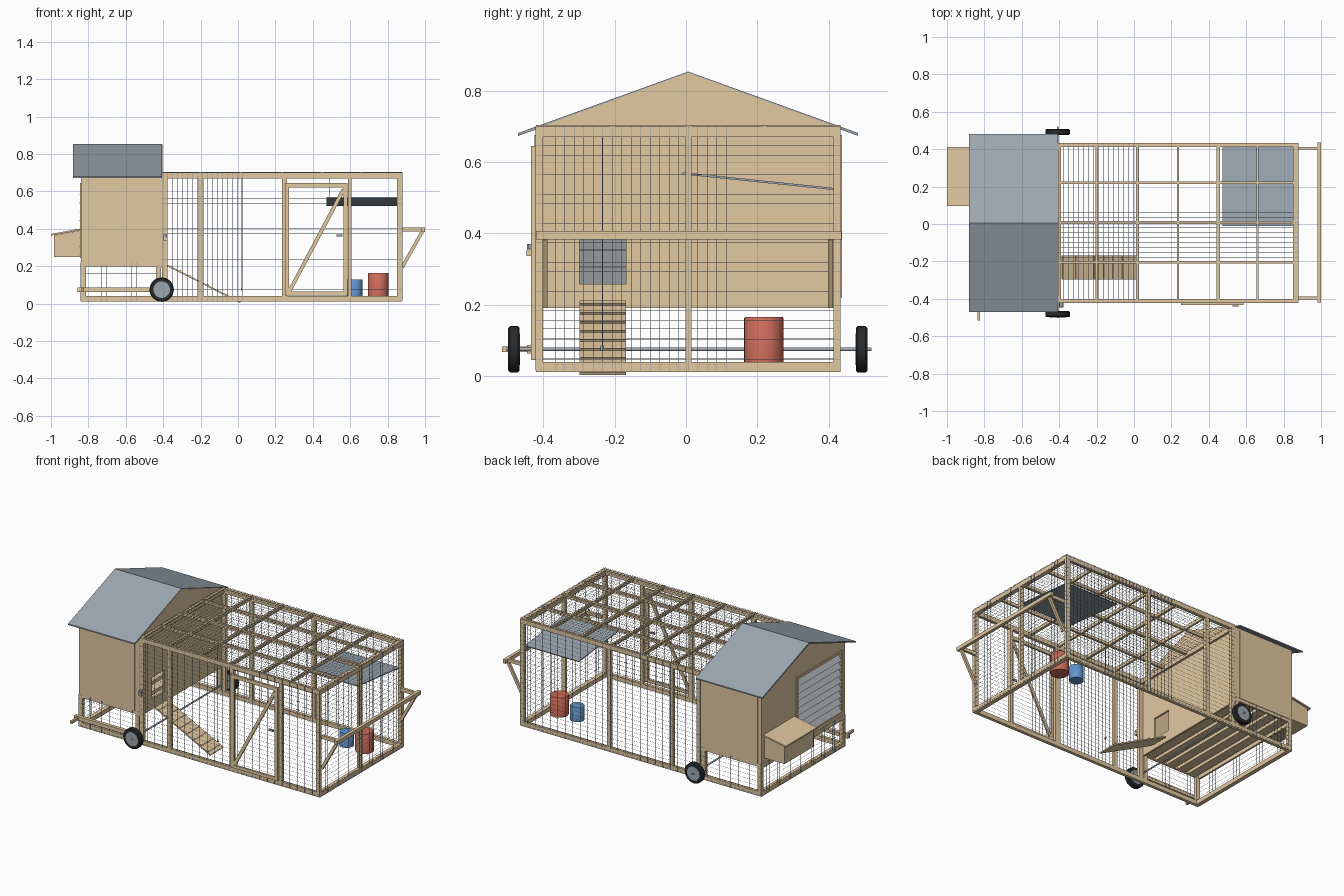
import bpy, bmesh, math
from mathutils import Vector, Matrix

if "Cube" in bpy.data.objects:
    bpy.data.objects.remove(bpy.data.objects["Cube"])


def material(name, rgb):
    m = bpy.data.materials.new(name)
    m.diffuse_color = (*rgb, 1)
    m.use_nodes = True
    m.node_tree.nodes["Principled BSDF"].inputs["Base Color"].default_value = m.diffuse_color
    return m


WOOD = material("pine_wood", (0.76, 0.58, 0.355))
METAL = material("blue_grey_sheet", (0.33, 0.39, 0.44))
SLAT = material("light_grey_slats", (0.60, 0.63, 0.66))
ZINC = material("galvanised_grey", (0.36, 0.39, 0.43))
WIRE = material("wire_grey", (0.27, 0.32, 0.37))
TYRE = material("black_rubber", (0.022, 0.024, 0.026))
RED = material("red_plastic", (0.61, 0.15, 0.105))
BLUE = material("blue_plastic", (0.12, 0.30, 0.62))


def finish(name, bm, mat):
    bmesh.ops.recalc_face_normals(bm, faces=bm.faces)
    me = bpy.data.meshes.new(name)
    bm.to_mesh(me)
    bm.free()
    me.materials.append(mat)
    ob = bpy.data.objects.new(name, me)
    bpy.context.collection.objects.link(ob)
    return ob


def boxes(name, mat, items):
    """Join boxes given as (x0, x1, y0, y1, z0, z1)."""
    bm = bmesh.new()
    for x0, x1, y0, y1, z0, z1 in items:
        m = Matrix.Translation(((x0 + x1) / 2, (y0 + y1) / 2, (z0 + z1) / 2))
        bmesh.ops.create_cube(bm, size=1, matrix=m @ Matrix.Diagonal((x1 - x0, y1 - y0, z1 - z0, 1)))
    return finish(name, bm, mat)


def beams(name, mat, items):
    """Join slanted beams lying in an xz or yz plane: (start, end, side width, depth)."""
    bm = bmesh.new()
    for a, b, w, d in items:
        a, b = Vector(a), Vector(b)
        ax = (b - a).normalized()
        side = Vector((0, 1, 0)) if abs(ax.y) < 0.01 else Vector((1, 0, 0))
        up = ax.cross(side)
        rot = Matrix((ax, side, up)).transposed().to_4x4()
        m = Matrix.Translation((a + b) / 2) @ rot @ Matrix.Diagonal(((b - a).length, w, d, 1))
        bmesh.ops.create_cube(bm, size=1, matrix=m)
    return finish(name, bm, mat)


def prism(name, mat, pts, axis, lo, hi):
    """Extrude a flat outline along x or y."""
    bm = bmesh.new()
    place = (lambda p: (lo, p[0], p[1])) if axis == 'x' else (lambda p: (p[0], lo, p[1]))
    f = bm.faces.new([bm.verts.new(place(p)) for p in pts])
    r = bmesh.ops.extrude_face_region(bm, geom=[f])
    v = [e for e in r['geom'] if isinstance(e, bmesh.types.BMVert)]
    step = (hi - lo, 0, 0) if axis == 'x' else (0, hi - lo, 0)
    bmesh.ops.translate(bm, verts=v, vec=step)
    return finish(name, bm, mat)


def lathe(name, mat, profile, center, axis='z', steps=32):
    """Spin a (radius, height) profile around z, or around y for wheels."""
    bm = bmesh.new()
    vs = [bm.verts.new((r, 0, h)) for r, h in profile]
    es = [bm.edges.new(p) for p in zip(vs, vs[1:])]
    bmesh.ops.spin(bm, geom=vs + es, cent=(0, 0, 0), axis=(0, 0, 1), angle=math.tau, steps=steps)
    bmesh.ops.remove_doubles(bm, verts=bm.verts, dist=1e-5)
    if axis == 'y':
        bm.transform(Matrix.Rotation(-math.pi / 2, 4, 'X'))
    bm.transform(Matrix.Translation(center))
    ob = finish(name, bm, mat)
    bpy.ops.object.select_all(action='DESELECT')
    ob.select_set(True)
    bpy.context.view_layer.objects.active = ob
    bpy.ops.object.shade_smooth_by_angle(angle=math.radians(35))
    return ob


def cut(ob, name, box):
    c = boxes(name, ob.data.materials[0], [box])
    c.hide_render = True
    c.hide_set(True)
    mod = ob.modifiers.new("opening", 'BOOLEAN')
    mod.operation, mod.object, mod.solver = 'DIFFERENCE', c, 'EXACT'


XL, XR, YF, YB = -0.84, 0.877, -0.42, 0.433
P, Q = 0.027, 0.02

# run frame: sills, top rails, posts
boxes("sill_frame", WOOD, [(XL, XR, YF, YF + Q, 0.012, 0.04), (XL, XR, YB - Q, YB, 0.012, 0.04),
                           (XL, XL + P, YF, YB, 0.012, 0.04), (XR - P, XR, YF, YB, 0.012, 0.04)])
boxes("top_rails", WOOD, [(-0.405, XR, YF, YF + Q, 0.67, 0.7), (-0.405, XR, YB - Q, YB, 0.67, 0.7),
                          (XR - P, XR, YF, YB, 0.67, 0.7), (-0.405, -0.39, YF, YB, 0.67, 0.7)])
posts = [(x, x + P, y, y + Q, 0.04, 0.67) for y in (YF, YB - Q)
         for x in (-0.406, -0.211, 0.234, XR - P)]
posts += [(0.587, 0.607, YF, YF + Q, 0.04, 0.67), (XR - P, XR, -0.002, 0.016, 0.04, 0.67)]
boxes("run_posts", WOOD, posts)
boxes("roof_purlins", WOOD, [(-0.4, XR, y - w, y + w, 0.683, 0.704)
                             for y, w in ((-0.205, 0.006), (0.008, 0.009), (0.22, 0.006))]
      + [(x - w, x + w, YF, YB, 0.683, 0.704)
         for x, w in ((-0.2, 0.006), (0.02, 0.008), (0.235, 0.006), (0.45, 0.009), (0.66, 0.006))])


# wire netting panels
def grid(a0, a1, step):
    n = max(1, round((a1 - a0) / step))
    return [a0 + (a1 - a0) * i / n for i in range(n + 1)]


T, S = 0.0004, 0.0267
wires = []
for y in (YF - 0.001, YB + 0.001):
    for x0, x1, z1 in ((XL, -0.405, 0.22), (-0.405, XR, 0.7)):
        wires += [(x - T, x + T, y - T, y + T, 0.015, z1) for x in grid(x0, x1, S)]
        wires += [(x0, x1, y - T, y + T, z - T, z + T) for z in grid(0.02, z1, S)]
for x, z1 in ((XL - 0.001, 0.22), (XR + 0.001, 0.7)):
    wires += [(x - T, x + T, y - T, y + T, 0.015, z1) for y in grid(YF, YB, S)]
    wires += [(x - T, x + T, YF, YB, z - T, z + T) for z in grid(0.02, z1, S)]
wires += [(x - T, x + T, YF, YB, 0.7045, 0.7053) for x in grid(-0.405, XR, S)]
wires += [(-0.405, XR, y - T, y + T, 0.7045, 0.7053) for y in grid(YF, YB, S)]
boxes("wire_netting", WIRE, wires)

# run door with brace and latch
boxes("run_door_frame", WOOD, [(0.252, 0.274, -0.434, -0.422, 0.045, 0.645), (0.564, 0.586, -0.434, -0.422, 0.045, 0.645),
                               (0.252, 0.586, -0.434, -0.422, 0.045, 0.065), (0.252, 0.586, -0.434, -0.422, 0.622, 0.645)])
beams("run_door_brace", WOOD, [((0.274, -0.428, 0.065), (0.564, -0.428, 0.61), 0.011, 0.02)])
boxes("door_latch", ZINC, [(0.527, 0.56, -0.442, -0.434, 0.358, 0.37)])

# coop: gabled end walls with openings, side walls, corner posts
gable = [(YF, 0.19), (YB, 0.19), (YB, 0.694), (0.006, 0.85), (YF, 0.694)]
inner = prism("coop_run_wall", WOOD, gable, 'x', -0.418, -0.405)
cut(inner, "hatch_cutter", (-0.46, -0.36, -0.298, -0.168, 0.258, 0.395))
outer = prism("coop_end_wall", WOOD, gable, 'x', XL, XL + 0.012)
cut(outer, "window_cutter", (-0.9, -0.8, -0.37, 0.065, 0.258, 0.63))
boxes("coop_side_walls", WOOD, [(XL, -0.408, YF, YF + 0.012, 0.2, 0.69), (XL, -0.408, YB - 0.012, YB, 0.2, 0.69)])
boxes("coop_corner_posts", WOOD, [(x, x + P, y, y + Q, 0.04, 0.69) for x in (XL, -0.438) for y in (YF, YB - Q)])
boxes("coop_side_panels", WOOD, [(-0.815, -0.44, y, y + 0.004, 0.22, 0.675) for y in (YF - 0.004, YB)])
boxes("coop_floor_slats", WOOD, [(x, x + 0.058, YF + 0.012, YB - 0.012, 0.2, 0.22)
                                 for x in (-0.812, -0.73, -0.648, -0.566, -0.484)])

# louvred window
boxes("window_frame", WOOD, [(-0.846, -0.828, -0.385, -0.37, 0.245, 0.645), (-0.846, -0.828, 0.065, 0.08, 0.245, 0.645),
                             (-0.846, -0.828, -0.385, 0.08, 0.245, 0.258), (-0.846, -0.828, -0.385, 0.08, 0.63, 0.645)])
lv = 0.372 / 8
beams("window_louvres", SLAT, [((-0.846, -0.1525, 0.257 + i * lv), (-0.82, -0.1525, 0.26 + (i + 1) * lv), 0.435, 0.004)
                               for i in range(8)])

# pitched roof
prism("coop_roof", METAL, [(-0.47, 0.673), (0.006, 0.844), (0.482, 0.673), (0.482, 0.681), (0.006, 0.853), (-0.47, 0.681)],
      'x', -0.882, -0.407)

# nest box with sloping lid
prism("nest_box", WOOD, [(-0.985, 0.25), (XL, 0.25), (XL, 0.392), (-0.985, 0.366)], 'y', 0.108, 0.402)
prism("nest_box_lid", WOOD, [(-1.0, 0.364), (XL, 0.393), (XL, 0.402), (-1.0, 0.373)], 'y', 0.095, 0.412)

# ramp with cleats and lift cord
a, b = Vector((-0.385, -0.233, 0.208)), Vector((0.012, -0.233, 0.007))
beams("ramp_board", WOOD, [(a, b, 0.13, 0.008)])
d = (b - a).normalized()
up = Vector((-d.z, 0, d.x))
cleats = [a.lerp(b, (i + 0.5) / 8) + up * 0.006 for i in range(8)]
beams("ramp_cleats", WOOD, [(c - d * 0.004, c + d * 0.004, 0.13, 0.005) for c in cleats])
boxes("ramp_cord", WIRE, [(0.0185, 0.0205, -0.2355, -0.2335, 0.07, 0.685), (0.016, 0.023, -0.239, -0.23, 0.07, 0.085)])

# carrying handle
boxes("handle_bar", WOOD, [(0.98, 1.0, YF, YB + 0.003, 0.383, 0.407)])
boxes("handle_arms", WOOD, [(XR, 0.98, y - 0.008, y + 0.008, 0.385, 0.407) for y in (-0.395, 0.405)])
beams("handle_braces", WOOD, [((0.878, y, 0.195), (0.985, y, 0.385), 0.015, 0.018) for y in (-0.395, 0.405)])

# axle, wheels and lift lever
lathe("axle", ZINC, [(0, -0.503), (0.005, -0.503), (0.005, 0.52), (0, 0.52)], (-0.408, 0, 0.075), 'y', 12)
for side, y in (("front", -0.482), ("back", 0.492)):
    lathe(side + "_tyre", TYRE, [(0.043, -0.016), (0.06, -0.016), (0.065, -0.011), (0.065, 0.011),
                                 (0.06, 0.016), (0.043, 0.016), (0.043, -0.016)], (-0.408, y, 0.075), 'y')
    lathe(side + "_hub", METAL, [(0, -0.017), (0.044, -0.017), (0.044, 0.017), (0, 0.017)], (-0.408, y, 0.075), 'y')
boxes("lift_lever", WOOD, [(-0.858, -0.41, -0.445, -0.423, 0.063, 0.087), (-0.838, -0.824, -0.515, -0.445, 0.067, 0.083)])
boxes("coop_latch", WOOD, [(-0.4, -0.378, -0.447, -0.42, 0.337, 0.353)])
boxes("coop_latch_plate", ZINC, [(-0.398, -0.38, -0.445, -0.42, 0.353, 0.37)])

# shade panel on a hanger
beams("shade_panel", METAL, [((0.667, -0.01, 0.568), (0.667, 0.415, 0.524), 0.385, 0.006)])
boxes("shade_hanger", WIRE, [(0.488, 0.491, 0.005, 0.008, 0.566, 0.69)])

# feeder and drinker drums
for name, mat, x, r, top in (("feeder", RED, 0.75, 0.055, 0.165), ("drinker", BLUE, 0.622, 0.043, 0.13)):
    lathe(name, mat, [(0, 0.04), (r, 0.04), (r, top - 0.003), (r - 0.002, top), (0, top)], (x, 0.218, 0))
